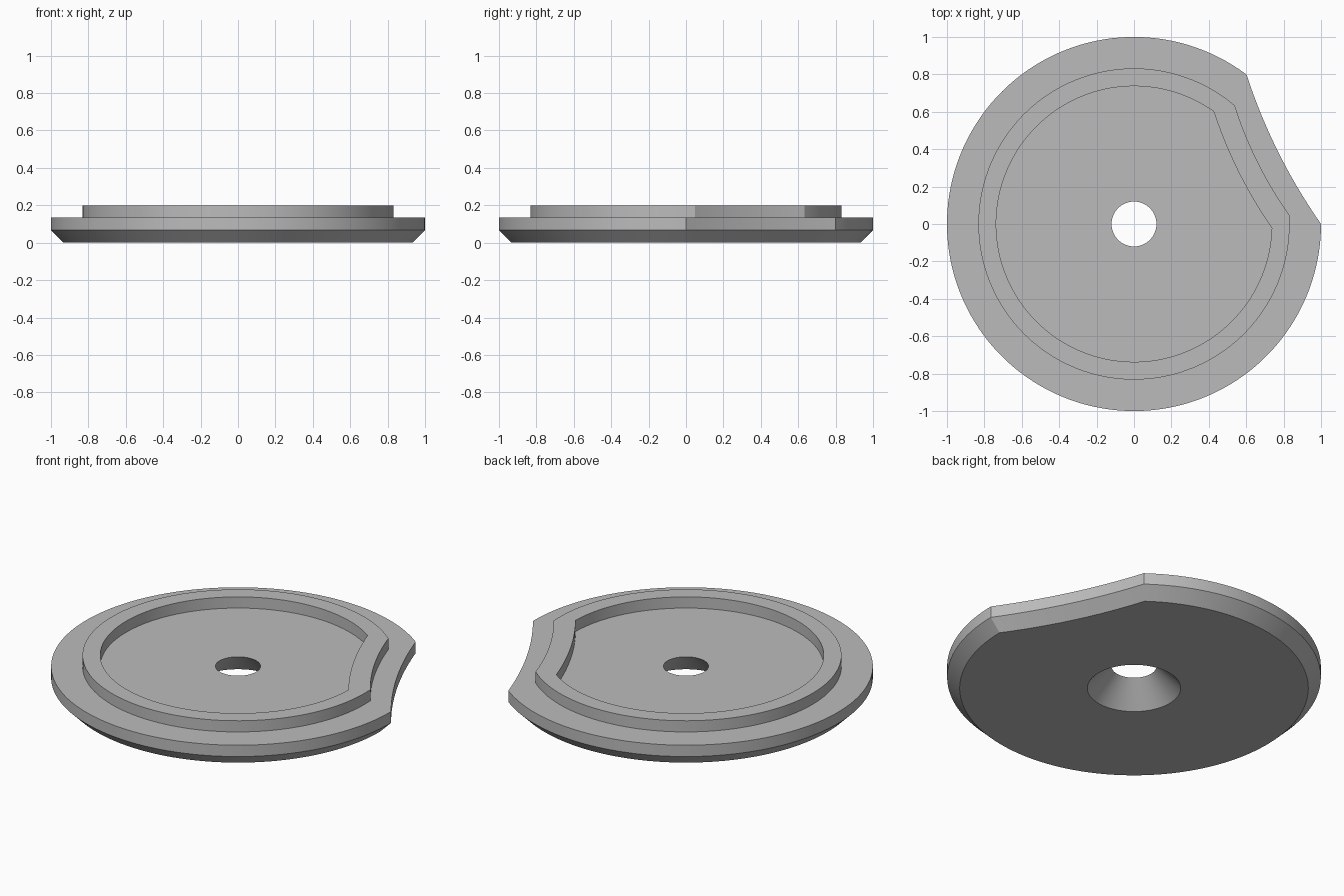
import bpy
import bmesh
from math import cos, sin, pi, radians, sqrt, asin

if "Cube" in bpy.data.objects:
    bpy.data.objects.remove(bpy.data.objects["Cube"])

ARC, NOTCH = 120, 24          # segments on the round part and on the notch
MID = radians(26.5)           # direction the notch faces


def outline(radius, half_deg, sag, z):
    """Circle with a shallow concave bite; sag 0 and a full arc give a circle."""
    half = radians(half_deg)
    pts = []
    for i in range(ARC):
        a = half + (2 * pi - 2 * half) * i / ARC
        pts.append((radius * cos(a), radius * sin(a)))
    chord = radius * sin(half)
    base = radius * cos(half)
    for i in range(NOTCH):
        t = -1 + 2 * i / NOTCH
        if sag:
            bite = (chord ** 2 + sag ** 2) / (2 * sag)
            inset = sqrt(bite ** 2 - (t * chord) ** 2) - (bite - sag)
            pts.append((base - inset, t * chord))
        else:
            pts.append((radius * cos(t * half), radius * sin(t * half)))
    return [(x * cos(MID) - y * sin(MID), x * sin(MID) + y * cos(MID), z)
            for x, y in pts]


# Rings around the section: countersink, underside, chamfer, flange, rim, recess
FLANGE, TOP = 0.134, 0.2
sections = [
    (0.12, 30, 0, FLANGE),
    (0.25, 30, 0, 0),
    (0.933, 27, 0.033, 0),
    (1.0, 26.5, 0.033, 0.067),
    (1.0, 26.5, 0.033, FLANGE),
    (0.832, 23.2, 0.025, FLANGE),
    (0.832, 23.2, 0.025, TOP),
    (0.737, 28.2, 0.025, TOP),
    (0.737, 28.2, 0.025, FLANGE),
]

bm = bmesh.new()
rings = [[bm.verts.new(p) for p in outline(*s)] for s in sections]
for k, low in enumerate(rings):
    high = rings[(k + 1) % len(rings)]
    for i in range(len(low)):
        j = (i + 1) % len(low)
        bm.faces.new((low[i], low[j], high[j], high[i]))
bmesh.ops.recalc_face_normals(bm, faces=bm.faces)

mesh = bpy.data.meshes.new("notched_disc")
bm.to_mesh(mesh)
bm.free()
disc = bpy.data.objects.new("notched_disc", mesh)
bpy.context.collection.objects.link(disc)

# Single plain grey
grey = bpy.data.materials.new("plain_grey")
grey.use_nodes = True
colour = (0.5, 0.5, 0.5, 1)
grey.diffuse_color = colour
grey.node_tree.nodes["Principled BSDF"].inputs["Base Color"].default_value = colour
mesh.materials.append(grey)

bpy.context.view_layer.objects.active = disc
disc.select_set(True)
bpy.ops.object.shade_smooth_by_angle(angle=radians(20))
